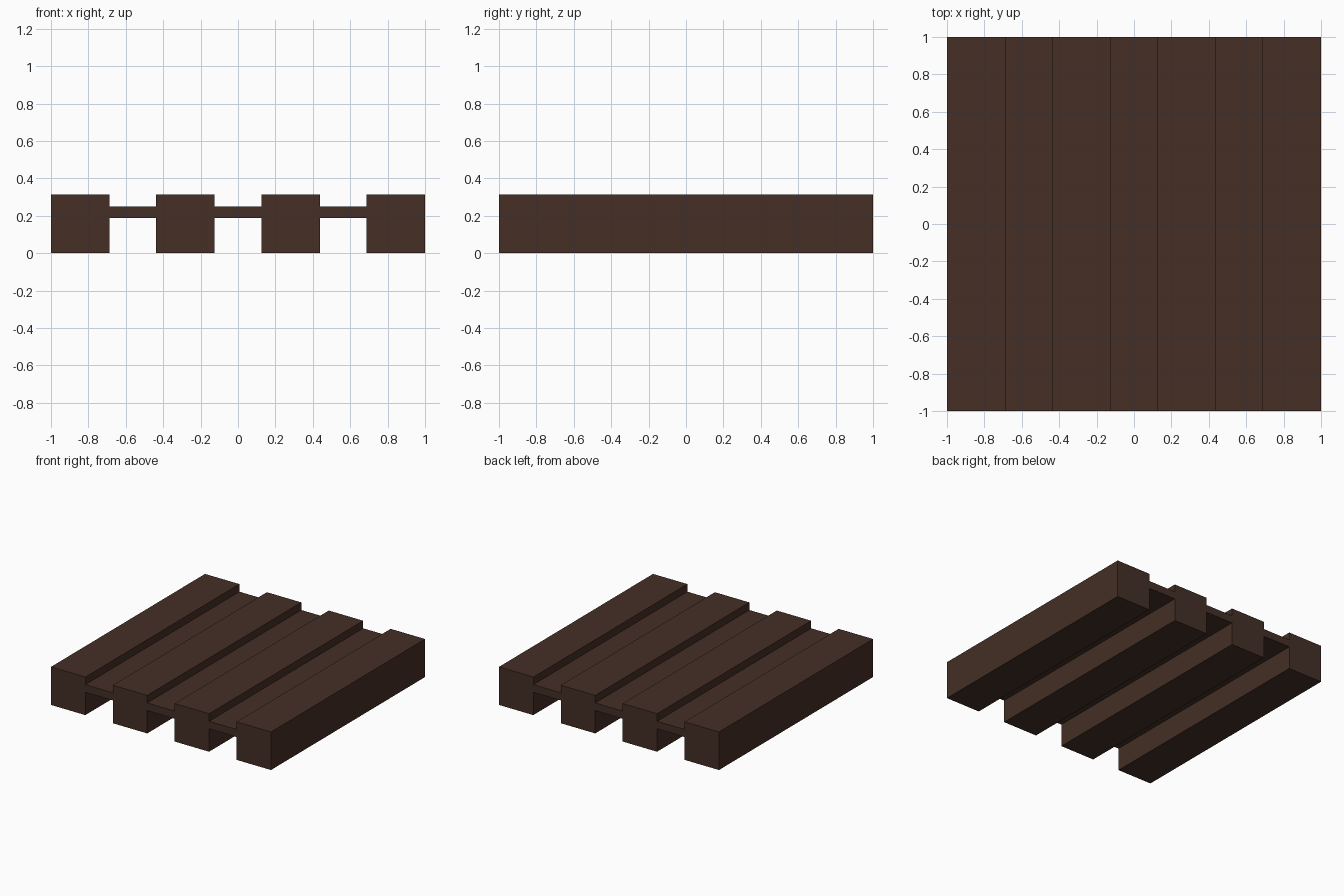
import bpy

cube = bpy.data.objects.get("Cube")
if cube:
    bpy.data.objects.remove(cube, do_unlink=True)

# Dark wood colour
wood = bpy.data.materials.new("dark_brown_wood")
colour = (0.058, 0.028, 0.019, 1.0)
wood.diffuse_color = colour
wood.use_nodes = True
bsdf = wood.node_tree.nodes["Principled BSDF"]
bsdf.inputs["Base Color"].default_value = colour
bsdf.inputs["Roughness"].default_value = 0.9

BEAM = 0.3125    # beam width and height
GAP = 0.25       # space between beams
LENGTH = 2.0


def box(name, x, z_low, z_high, width):
    """Full-length box centred on x, between two heights."""
    bpy.ops.mesh.primitive_cube_add(size=1, location=(x, 0, (z_low + z_high) / 2))
    ob = bpy.context.object
    ob.name = name
    ob.scale = (width, LENGTH, z_high - z_low)
    bpy.ops.object.transform_apply(location=False, rotation=False, scale=True)
    ob.data.materials.append(wood)
    return ob


# Four square beams running front to back
pitch = BEAM + GAP
for i in range(4):
    box(f"beam_{i + 1}", (i - 1.5) * pitch, 0, BEAM, BEAM)

# Three thin planks joining neighbouring beams
for i in range(3):
    box(f"plank_{i + 1}", (i - 1) * pitch, 0.1875, 0.25, GAP)
